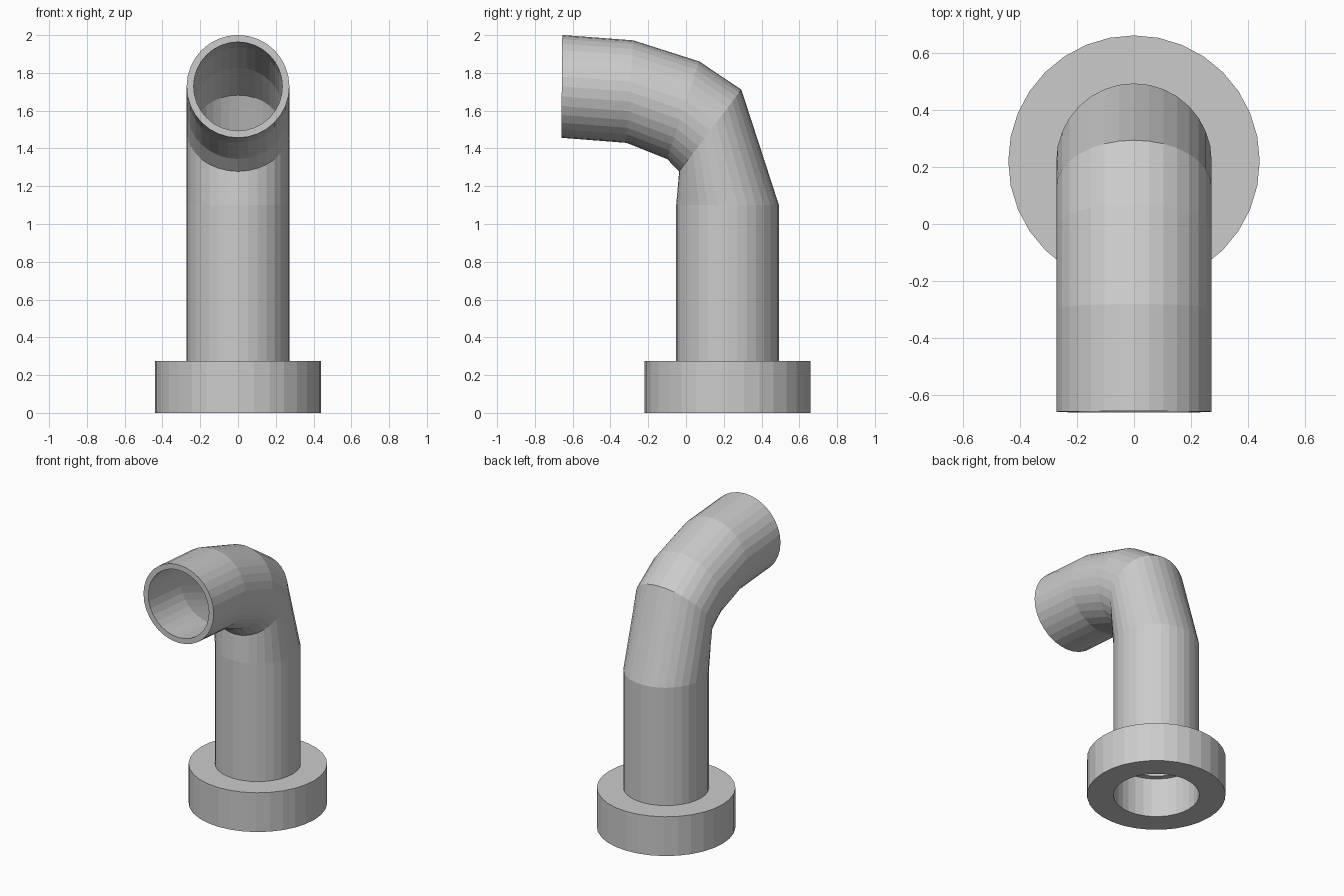
import bpy, bmesh, math
from mathutils import Vector

if "Cube" in bpy.data.objects:
    bpy.data.objects.remove(bpy.data.objects["Cube"])

SIDES = 32
X = Vector((1, 0, 0))


def ring(center, up, radius):
    """Circle spanned by the x axis and a direction in the y-z plane."""
    return [center + radius * (math.cos(a) * X + math.sin(a) * up)
            for a in (2 * math.pi * i / SIDES for i in range(SIDES))]


def tube(name, stations, outer, inner):
    """Hollow tube: outer skin up the path, inner skin back down, ends closed."""
    loops = [ring(c, u, outer) for c, u in stations]
    loops += [ring(c, u, inner) for c, u in reversed(stations)]
    bm = bmesh.new()
    loops = [[bm.verts.new(p) for p in loop] for loop in loops]
    for k, a in enumerate(loops):
        b = loops[(k + 1) % len(loops)]
        for i in range(SIDES):
            j = (i + 1) % SIDES
            bm.faces.new((a[i], a[j], b[j], b[i]))
    bmesh.ops.recalc_face_normals(bm, faces=bm.faces)
    mesh = bpy.data.meshes.new(name)
    bm.to_mesh(mesh)
    bm.free()
    obj = bpy.data.objects.new(name, mesh)
    bpy.context.collection.objects.link(obj)
    return obj


def station(outer_yz, inner_yz):
    """Ring centre and direction from the two silhouette points of a bend."""
    o, i = Vector((0, *outer_yz)), Vector((0, *inner_yz))
    return (o + i) / 2, (o - i).normalized()


# Base collar
Y = Vector((0, 1, 0))
tube("base_collar", [(Vector((0, 0.22, z)), Y) for z in (0, 0.275)], 0.44, 0.272)

# Bent pipe: outer and inner side of the bend at each joint
bend = [((0.492, 0.275), (-0.052, 0.275)),
        ((0.492, 1.10), (-0.052, 1.10)),
        ((0.292, 1.71), (-0.035, 1.28)),
        ((0.07, 1.86), (-0.10, 1.345)),
        ((-0.28, 1.972), (-0.315, 1.43)),
        ((-0.655, 2.0), (-0.66, 1.457))]
tube("bent_pipe", [station(*s) for s in bend], 0.272, 0.235)
